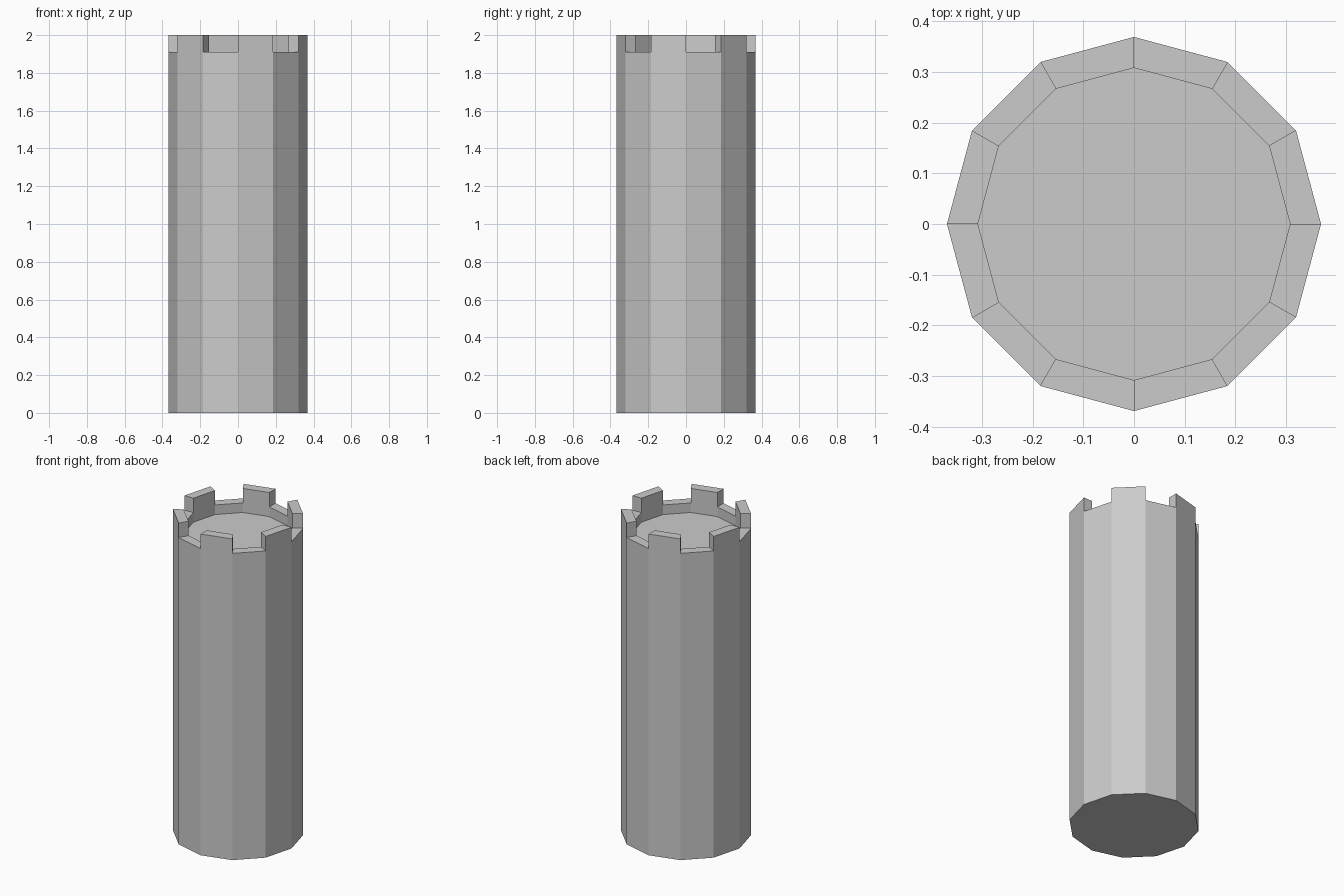
import bpy, bmesh, math
from mathutils import Matrix

if "Cube" in bpy.data.objects:
    bpy.data.objects.remove(bpy.data.objects["Cube"])

SIDES = 12
R_OUT, R_IN = 0.369, 0.308
Z_RIM, Z_TOP, Z_FLOOR = 1.91, 2.0, 1.85


def extrude(bm, faces, dz):
    """Extrude each face on its own and move it along z."""
    new = bmesh.ops.extrude_discrete_faces(bm, faces=faces)["faces"]
    verts = list({v for f in new for v in f.verts})
    bmesh.ops.translate(bm, verts=verts, vec=(0, 0, dz))


bm = bmesh.new()

# Twelve-sided shaft with a corner on the x axis
bmesh.ops.create_cone(bm, cap_ends=True, segments=SIDES, radius1=R_OUT,
                      radius2=R_OUT, depth=Z_RIM,
                      matrix=Matrix.Translation((0, 0, Z_RIM / 2)))
bm.normal_update()
top = next(f for f in bm.faces if f.normal.z > 0.9)

# Parapet rim around a sunken floor
inset = (R_OUT - R_IN) * math.cos(math.pi / SIDES)
rim = bmesh.ops.inset_region(bm, faces=[top], thickness=inset,
                             use_even_offset=True)["faces"]
extrude(bm, [top], Z_FLOOR - Z_RIM)

# Battlements: every second rim segment is raised
step = math.tau / SIDES
merlons = []
for f in rim:
    c = f.calc_center_median()
    if int((math.atan2(c.y, c.x) % math.tau) / step) % 2 == 1:
        merlons.append(f)
extrude(bm, merlons, Z_TOP - Z_RIM)

bmesh.ops.recalc_face_normals(bm, faces=bm.faces)
mesh = bpy.data.meshes.new("tower")
bm.to_mesh(mesh)
bm.free()
bpy.context.collection.objects.link(bpy.data.objects.new("tower", mesh))
